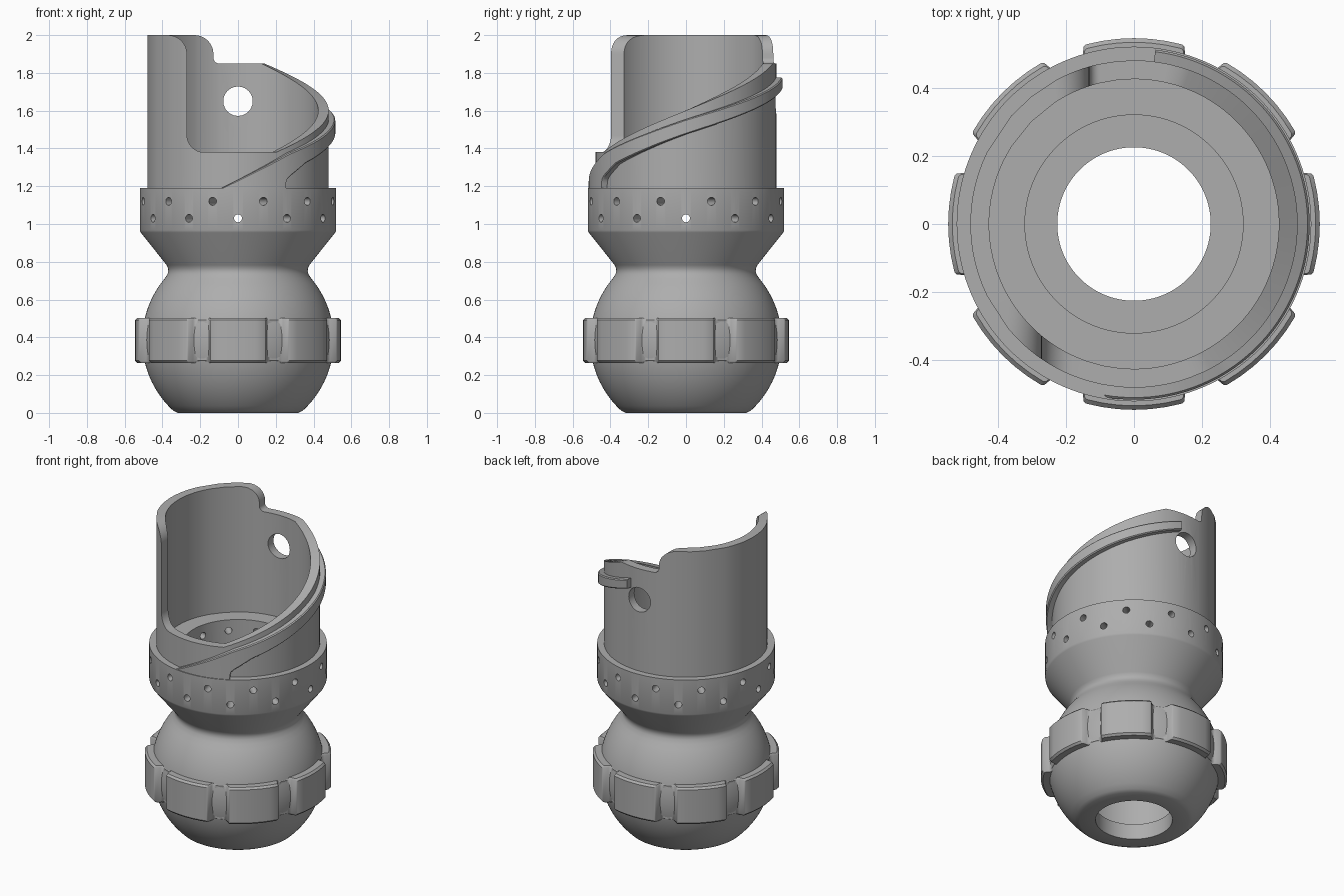
import bpy, bmesh
from math import sin, cos, acos, asin, radians, degrees, pi, sqrt
from mathutils import Matrix

if "Cube" in bpy.data.objects:
    bpy.data.objects.remove(bpy.data.objects["Cube"])

grey = bpy.data.materials.new("plain_grey")
grey.use_nodes = True
colour = (0.42, 0.42, 0.42, 1)
grey.diffuse_color = colour
grey.node_tree.nodes["Principled BSDF"].inputs["Base Color"].default_value = colour


def make_object(name, bm):
    bmesh.ops.recalc_face_normals(bm, faces=bm.faces)
    mesh = bpy.data.meshes.new(name)
    bm.to_mesh(mesh)
    bm.free()
    mesh.materials.append(grey)
    obj = bpy.data.objects.new(name, mesh)
    bpy.context.collection.objects.link(obj)
    return obj


def activate(obj):
    bpy.ops.object.select_all(action='DESELECT')
    obj.select_set(True)
    bpy.context.view_layer.objects.active = obj


def smooth(obj, angle=30):
    activate(obj)
    bpy.ops.object.shade_smooth_by_angle(angle=radians(angle))


def sweep(name, sections, closed):
    """Join equal-sized cross-sections of (radius, degrees, z) points into a solid."""
    bm = bmesh.new()
    rings = [[bm.verts.new((r * cos(radians(a)), r * sin(radians(a)), z))
              for r, a, z in s] for s in sections]
    n = len(rings[0])
    for i in range(len(rings) - (0 if closed else 1)):
        a, b = rings[i], rings[(i + 1) % len(rings)]
        for j in range(n):
            k = (j + 1) % n
            bm.faces.new((a[j], b[j], b[k], a[k]))
    if not closed:
        bm.faces.new(rings[0])
        bm.faces.new(rings[-1])
    return make_object(name, bm)


def drill(obj, holes):
    """Cut round holes: (degrees, z, radius, start, end) measured outward from the axis."""
    bm = bmesh.new()
    for a, z, r, start, end in holes:
        m = (Matrix.Rotation(radians(a), 4, 'Z') @ Matrix.Translation(((start + end) / 2, 0, z))
             @ Matrix.Rotation(pi / 2, 4, 'Y'))
        bmesh.ops.create_cone(bm, cap_ends=True, segments=24, radius1=r, radius2=r,
                              depth=end - start, matrix=m)
    cutter = make_object("hole_cutter", bm)
    cutter.hide_render = True
    mod = obj.modifiers.new("holes", 'BOOLEAN')
    mod.operation, mod.solver, mod.object = 'DIFFERENCE', 'EXACT', cutter
    activate(obj)
    bpy.ops.object.modifier_apply(modifier=mod.name)
    bpy.data.objects.remove(cutter)


def interpolate(points, t):
    for (a, u), (b, v) in zip(points, points[1:]):
        if t <= b:
            return u + (v - u) * max(0, t - a) / (b - a)
    return points[-1][1]


def arc(cx, cz, r, a0, a1, n=8):
    steps = [radians(a0 + (a1 - a0) * i / n) for i in range(n + 1)]
    return [(cx + r * cos(a), cz + r * sin(a)) for a in steps]


# Body: round bulb, waist, flared collar and stepped bore
bulb_r, bulb_z = 0.507, 0.385
heights = [0.012 + 0.7 * i / 28 for i in range(29)]
profile = [(0.225, 0), (0.32, 0)]
profile += [(sqrt(bulb_r ** 2 - (z - bulb_z) ** 2), z) for z in heights]
profile += [(0.373, 0.735), (0.369, 0.75), (0.37, 0.765), (0.378, 0.783),
            (0.515, 0.955), (0.52, 0.967), (0.52, 1.19),
            (0.32, 1.19), (0.32, 0.1), (0.225, 0.1)]
body = sweep("body", [[(r, a * 3, z) for r, z in profile] for a in range(120)], True)
drill(body, [(15 * i, 1.12 if i % 2 else 1.03, 0.021, 0.25, 0.6) for i in range(24)])
smooth(body)

# Grip ring with eight raised lobes
def grip_radius(a):
    off = abs((a + 22.5) % 45 - 22.5)
    return interpolate([(0, 0.545), (15, 0.545), (15.9, 0.54), (17.2, 0.51),
                        (18.5, 0.499), (23, 0.497)], off)


lobe = [-22.5, -20, -18.5, -17.8, -17.2, -15.9, -15, -10, -5, 0,
        5, 10, 15, 15.9, 17.2, 17.8, 18.5, 20]
grip_sections = []
for i in range(8):
    for d in lobe:
        a = i * 45 + d
        r = grip_radius(a)
        grip_sections.append([(0.45, a, 0.265), (r - 0.012, a, 0.265), (r, a, 0.277),
                              (r, a, 0.491), (r - 0.012, a, 0.503), (0.45, a, 0.503)])
smooth(sweep("grip_ring", grip_sections, True), 40)

# Tube: rim climbs in a helix, steps up at the back and drops at the front
outer, inner = 0.48, 0.425
rim = []  # outer angle, inner angle, height
for i in range(47):
    t = -65 + 3 * i
    rim.append((t, t, 1.38 + 0.0034 * (t + 65)))
rim += [(t, t, 1.85) for t in (78, 82, 86, 90)]


def across(x, z, side):
    a, b = degrees(acos(x / outer)), degrees(acos(x / inner))
    return (a, b, z) if side == 'back' else (360 - a, 360 - b, z)


back_edge = [(-0.05, 1.85)] + arc(-0.10, 1.88, 0.03, 270, 180) + arc(-0.23, 1.90, 0.10, 0, 90)
rim += [across(x, z, 'back') for x, z in back_edge]
rim += [across(-0.30, 2, 'back'), across(-0.36, 2, 'back')]
rim += [(t, t, 2) for t in range(154, 208, 4)]
front_edge = arc(-0.37, 1.90, 0.10, 90, 0) + arc(-0.18, 1.47, 0.09, 180, 270)
front_edge += [(-0.14, 1.38), (-0.09, 1.38), (-0.04, 1.38)]
rim += [across(x, z, 'front') for x, z in front_edge]
rim += [(t, t, 1.38) for t in range(270, 294, 4)]
tube = sweep("tube", [[(outer, a, 1.17), (outer, a, z), (inner, b, z), (inner, b, 1.17)]
                      for a, b, z in rim], True)
drill(tube, [(90, 1.65, 0.078, 0.3, 0.6)])
smooth(tube)

# Helical rib: rises from the collar and runs below the rim
rib_top = [(-100, 1.19), (-58, 1.375), (0, 1.555), (83, 1.775)]
rib_low = [(-100, 1.17), (-60.5, 1.17), (-60.3, 1.215), (-59.5, 1.235), (-57.5, 1.252),
           (-46, 1.32), (-14, 1.43), (0, 1.475), (83, 1.715)]
angles = [-100 + 3 * i for i in range(14)] + [-60.5, -60.3, -59.5, -57.5]
angles += [-55 + 3 * i for i in range(47)]
rib = []
for t in angles:
    low, top = interpolate(rib_low, t), interpolate(rib_top, t)
    rib.append([(0.46, t, low), (0.509, t, low), (0.515, t, low + 0.006),
                (0.515, t, top - 0.006), (0.509, t, top), (0.46, t, top)])
smooth(sweep("helical_rib", rib, False))
